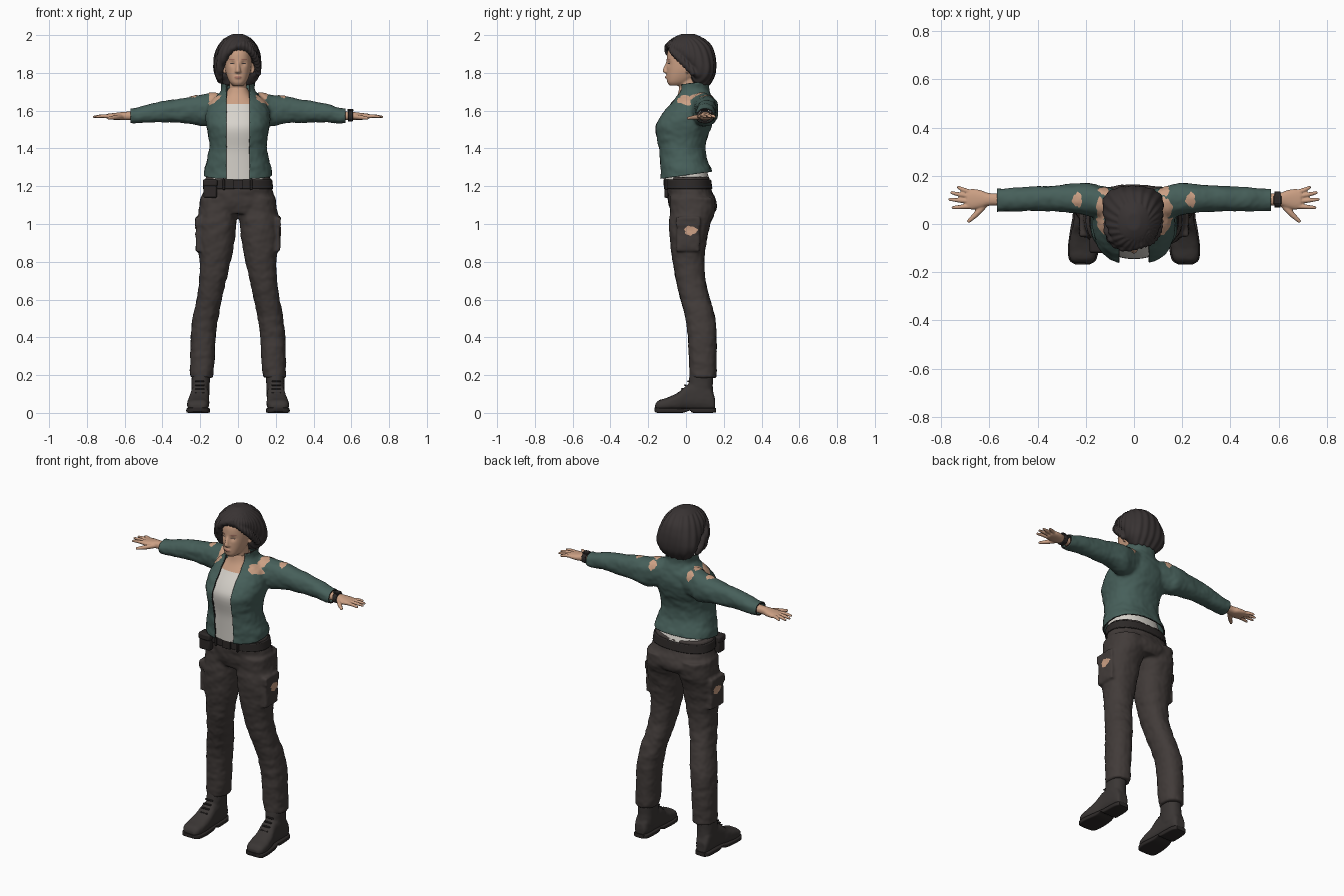
import bpy, bmesh
from math import sin, cos, pi, exp, atan2, radians, copysign
from mathutils import Vector, Matrix, noise

cube = bpy.data.objects.get("Cube")
if cube:
    bpy.data.objects.remove(cube, do_unlink=True)


def material(name, *rgb):
    m = bpy.data.materials.new(name)
    m.use_nodes = True
    m.diffuse_color = (*rgb, 1)
    m.node_tree.nodes["Principled BSDF"].inputs["Base Color"].default_value = (*rgb, 1)
    return m


GREEN = material("jacket green", .062, .115, .102)
TROUSER = material("trouser charcoal", .054, .044, .041)
HAIR = material("hair dark", .040, .033, .033)
SKIN = material("skin", .60, .35, .23)
LIP = material("lip", .42, .19, .14)
WHITE = material("shirt white", .68, .65, .60)
BOOT = material("boot leather", .043, .037, .035)
DARK = material("belt and trim", .026, .022, .021)


def spline(rows, sub):
    """Smooth curve through tuples of any length."""
    out = []
    for i in range(len(rows) - 1):
        a, b, c, d = (rows[max(0, min(len(rows) - 1, i + k))] for k in (-1, 0, 1, 2))
        for s in range(sub):
            t = s / sub
            out.append([q + .5 * t * (r - p + t * (2 * p - 5 * q + 4 * r - s2 + t * (3 * (q - r) + s2 - p)))
                        for p, q, r, s2 in zip(a, b, c, d)])
    return out + [list(rows[-1])]


def loft(bm, axis, rows, power=2.3, n=36, sub=4):
    """Skin rows of (position, u min, u max, v min, v max) along an axis."""
    rings = []
    for t, u0, u1, v0, v1 in spline(rows, sub):
        ring = []
        for k in range(n):
            c, s = cos(2 * pi * k / n), sin(2 * pi * k / n)
            u = (u0 + u1) / 2 + (u1 - u0) / 2 * copysign(abs(c) ** (2 / power), c)
            v = (v0 + v1) / 2 + (v1 - v0) / 2 * copysign(abs(s) ** (2 / power), s)
            ring.append(bm.verts.new({"x": (t, u, v), "y": (u, t, v), "z": (u, v, t)}[axis]))
        rings.append(ring)
    for a, b in zip(rings, rings[1:]):
        for k in range(n):
            bm.faces.new((a[k], a[(k + 1) % n], b[(k + 1) % n], b[k]))
    bm.faces.new(rings[0])
    bm.faces.new(rings[-1])


def tube(bm, pts):
    """Chain of overlapping balls through (x, y, z, radius), to be fused."""
    for x, y, z, r in spline(pts, 6):
        bmesh.ops.create_icosphere(bm, subdivisions=2, radius=r, matrix=Matrix.Translation((x, y, z)))


def box(bm, centre, size):
    bmesh.ops.create_cube(bm, size=1, matrix=Matrix.Translation(centre) @ Matrix.Diagonal((*size, 1)))


def mirror(bm):
    new = bmesh.ops.duplicate(bm, geom=bm.verts[:] + bm.edges[:] + bm.faces[:])["geom"]
    for v in new:
        if isinstance(v, bmesh.types.BMVert):
            v.co.x *= -1


def make(name, bm, *mats, bevel=0):
    bmesh.ops.recalc_face_normals(bm, faces=bm.faces[:])
    mesh = bpy.data.meshes.new(name)
    bm.to_mesh(mesh)
    bm.free()
    mesh.shade_smooth()
    mesh.set_sharp_from_angle(angle=radians(45))
    for m in mats:
        mesh.materials.append(m)
    obj = bpy.data.objects.new(name, mesh)
    bpy.context.scene.collection.objects.link(obj)
    if bevel:
        mod = obj.modifiers.new("bevel", "BEVEL")
        mod.width, mod.segments = bevel, 2
    return obj


def fuse(name, bm, *mats, voxel=.008, smooth=4, bump=None):
    """Merge overlapping solids into one soft skin, then add relief."""
    obj = make(name, bm, *mats)
    mod = obj.modifiers.new("merge", "REMESH")
    mod.mode, mod.voxel_size = "VOXEL", voxel
    mod = obj.modifiers.new("soften", "SMOOTH")
    mod.factor, mod.iterations = .5, smooth
    bpy.context.view_layer.update()
    mesh = bpy.data.meshes.new_from_object(obj.evaluated_get(bpy.context.evaluated_depsgraph_get()))
    obj.modifiers.clear()
    obj.data = mesh
    mesh.materials.clear()
    for m in mats:
        mesh.materials.append(m)
    if bump:
        moved = [v.co + v.normal * bump(v.co) for v in mesh.vertices]
        for v, co in zip(mesh.vertices, moved):
            v.co = co
    mesh.shade_smooth()
    return obj


def folds(co):
    return .004 * noise.noise(Vector((co.x * 16, co.y * 12, co.z * 24))) + .002 * noise.noise(co * 45)


def patch(name, target, mat, centre, facing, rx, ry, rag=.12):
    """Thin ragged plate laid onto a surface."""
    bm = bmesh.new()
    bmesh.ops.create_grid(bm, x_segments=14, y_segments=14, size=1)
    for v in bm.verts:
        x, y = v.co.x, v.co.y
        a = atan2(y, x)
        k = 1 + rag * sin(3 * a + 1) + rag * .6 * sin(7 * a)
        v.co = (x * (1 - y * y / 2) ** .5 * rx * k, y * (1 - x * x / 2) ** .5 * ry * k, 0)
    obj = make(name, bm, mat)
    d = Vector(facing).normalized()
    obj.location = Vector(centre) + d * .1
    obj.rotation_mode = "QUATERNION"
    obj.rotation_quaternion = d.to_track_quat("Z", "Y")
    mod = obj.modifiers.new("lay", "SHRINKWRAP")
    mod.target, mod.wrap_method, mod.offset = target, "PROJECT", .003
    mod.use_project_z, mod.use_positive_direction, mod.use_negative_direction = True, False, True


# Trousers with cargo pockets
bm = bmesh.new()
loft(bm, "z", [(1.14, .01, .2, -.085, .155), (1.06, 0, .208, -.086, .152), (1, .01, .214, -.09, .13),
               (.9, .02, .213, -.083, .107), (.8, .04, .202, -.07, .098), (.7, .062, .206, -.053, .103),
               (.6, .085, .22, -.028, .128), (.5, .105, .24, -.003, .155), (.4, .118, .25, .01, .162),
               (.3, .123, .252, .015, .162), (.185, .132, .255, .02, .162)])
box(bm, (.18, .012, .925), (.085, .12, .14))
box(bm, (.18, .012, 1.015), (.092, .13, .045))
mirror(bm)
loft(bm, "z", [(1.25, -.172, .172, -.1, .125), (1.18, -.182, .182, -.1, .135), (1.1, -.197, .197, -.09, .166),
               (1.055, -.17, .17, -.075, .145)])
trousers = fuse("trousers", bm, TROUSER, bump=folds)
for s, side in ((1, "left"), (-1, "right")):
    patch(side + "_thigh_tear", trousers, SKIN, (s * .215, .025, .965), (s, 0, 0), .034, .024)

# Belt, buckle and pouch
bm = bmesh.new()
loft(bm, "z", [(1.185, -.187, .187, -.107, .14), (1.235, -.181, .181, -.107, .133)])
make("belt", bm, DARK, bevel=.004)
bm = bmesh.new()
box(bm, (0, -.11, 1.21), (.055, .012, .05))
box(bm, (.07, -.105, 1.21), (.012, .014, .06))
box(bm, (-.075, -.104, 1.21), (.012, .014, .06))
make("buckle_and_loops", bm, DARK, bevel=.003)
bm = bmesh.new()
box(bm, (-.147, -.085, 1.185), (.072, .06, .095))
box(bm, (-.147, -.087, 1.218), (.077, .066, .04))
make("belt_pouch", bm, DARK, bevel=.01)

# Boots
bm = bmesh.new()
loft(bm, "y", [(-.163, .18, .245, .015, .045), (-.145, .162, .265, .012, .066), (-.1, .153, .27, .012, .08),
               (-.04, .152, .262, .012, .108), (.01, .154, .25, .012, .15), (.08, .156, .248, .012, .16),
               (.13, .162, .245, .012, .13), (.153, .175, .235, .015, .08)], power=2.8)
loft(bm, "z", [(.07, .153, .25, .02, .15), (.14, .15, .246, .012, .142), (.23, .147, .245, .025, .145)])
mirror(bm)
fuse("boots", bm, BOOT, voxel=.006, bump=lambda c: .4 * folds(c))
bm = bmesh.new()
loft(bm, "y", [(-.168, .185, .242, .008, .028), (-.15, .158, .268, 0, .028), (-.1, .147, .274, 0, .026),
               (-.02, .152, .264, 0, .025), (.02, .156, .256, .012, .025), (.04, .154, .254, 0, .026),
               (.13, .158, .25, 0, .026), (.158, .175, .236, .003, .026)], power=6)
mirror(bm)
make("boot_soles", bm, DARK)
bm = bmesh.new()
for i in range(4):
    box(bm, (.203, -.036 + i * .016, .107 + i * .02), (.05, .012, .007))
mirror(bm)
make("boot_laces", bm, DARK, bevel=.003)

# Shirt with bare upper chest
bm = bmesh.new()
loft(bm, "z", [(1.235, -.15, .15, -.12, .125), (1.33, -.14, .14, -.123, .095), (1.4, -.13, .13, -.128, .083),
               (1.5, -.142, .142, -.145, .098), (1.56, -.14, .14, -.124, .12), (1.635, -.11, .11, -.072, .11),
               (1.68, -.07, .07, -.046, .09), (1.72, -.05, .05, -.036, .078)], n=48)
shirt = make("shirt_and_chest", bm, WHITE, SKIN)
for p in shirt.data.polygons:
    p.material_index = int(p.center.z > 1.635)

# Jacket: fused body and sleeves, cut open at front, collar, hem and cuffs
bm = bmesh.new()
loft(bm, "x", [(.06, .03, .14, 1.54, 1.69), (.13, .022, .155, 1.525, 1.694), (.18, .033, .17, 1.518, 1.685),
               (.24, .045, .167, 1.53, 1.676), (.35, .053, .159, 1.538, 1.657), (.46, .053, .152, 1.537, 1.637),
               (.54, .053, .148, 1.533, 1.615), (.6, .055, .145, 1.533, 1.61)])
mirror(bm)
loft(bm, "z", [(1.2, -.178, .178, -.138, .138), (1.28, -.18, .18, -.14, .138), (1.33, -.167, .167, -.144, .117),
               (1.4, -.153, .153, -.15, .103), (1.47, -.158, .158, -.164, .117), (1.52, -.167, .167, -.168, .137),
               (1.58, -.17, .17, -.135, .152), (1.64, -.15, .15, -.085, .147), (1.68, -.112, .112, -.055, .132),
               (1.71, -.088, .088, -.048, .122), (1.76, -.092, .092, -.048, .13), (1.8, -.092, .092, -.048, .13)])
jacket = fuse("jacket", bm, GREEN, DARK, voxel=.009, bump=folds)
GAP, CUFF = .062, .568
hem = (Vector((0, 0, 1.258)), Vector((0, -.14, 1)))
collar = (Vector((0, .05, 1.748)), Vector((0, -.12, 1)))
planes = [hem, collar] + [(Vector((x, 0, 0)), Vector((1, 0, 0))) for x in (-GAP, GAP, -CUFF, CUFF)]
bm = bmesh.new()
bm.from_mesh(jacket.data)
for co, no in planes:
    bmesh.ops.bisect_plane(bm, geom=bm.verts[:] + bm.edges[:] + bm.faces[:], plane_co=co, plane_no=no)
gone = []
for f in bm.faces:
    c = f.calc_center_median()
    if (abs(c.x) < GAP and c.y < 0) or abs(c.x) > CUFF or (c - hem[0]).dot(hem[1]) < 0 \
            or (c - collar[0]).dot(collar[1]) > 0:
        gone.append(f)
bmesh.ops.delete(bm, geom=gone, context="FACES")
bm.to_mesh(jacket.data)
bm.free()
mod = jacket.modifiers.new("cloth", "SOLIDIFY")
mod.thickness, mod.offset, mod.material_offset_rim = .008, -1, 1
for s, side in ((1, "left"), (-1, "right")):
    patch(side + "_shoulder_tear", jacket, SKIN, (s * .132, .06, 1.69), (0, -.2, 1), .025, .05)
    patch(side + "_front_tear", jacket, SKIN, (s * .125, -.02, 1.665), (0, -1, .9), .032, .03)
    patch(side + "_back_tear", jacket, SKIN, (s * .125, .13, 1.66), (0, 1, .9), .022, .03)
    patch(side + "_sleeve_tear", jacket, SKIN, (s * .235, .1, 1.68), (0, .02, 1), .02, .03)

# Hands
bm = bmesh.new()
loft(bm, "x", [(.53, .074, .128, 1.55, 1.596), (.6, .076, .128, 1.55, 1.594), (.635, .066, .14, 1.55, 1.59),
               (.67, .06, .145, 1.553, 1.586), (.693, .065, .14, 1.557, 1.583)])
for y0, y1, tip in ((.132, .152, .735), (.114, .13, .763), (.094, .102, .77), (.073, .068, .757)):
    tube(bm, [(.68, y0, 1.57, .011), ((.68 + tip) / 2, (y0 + y1) / 2, 1.571, .010), (tip - .007, y1, 1.567, .007)])
tube(bm, [(.615, .085, 1.568, .014), (.65, .045, 1.564, .013), (.685, .012, 1.56, .008)])
mirror(bm)
fuse("hands", bm, SKIN, voxel=.004, smooth=2)
bm = bmesh.new()
loft(bm, "x", [(.582, .068, .135, 1.543, 1.602), (.608, .068, .135, 1.543, 1.602)])
box(bm, (.595, .1, 1.603), (.032, .036, .01))
make("wrist_watch", bm, DARK, bevel=.003)


# Head and neck
def sockets(c):
    return -.008 * exp(-((abs(c.x) - .031) ** 2 + (c.z - 1.85) ** 2) / .0002) if c.y < -.04 else 0


bm = bmesh.new()
loft(bm, "z", [(1.733, -.028, .028, -.088, -.01), (1.75, -.044, .044, -.099, .02), (1.78, -.058, .058, -.102, .06),
               (1.82, -.069, .069, -.102, .1), (1.87, -.073, .073, -.102, .12), (1.92, -.07, .07, -.095, .12),
               (1.96, -.055, .055, -.06, .1), (1.98, -.02, .02, -.01, .05)])
loft(bm, "z", [(1.6, -.06, .06, -.05, .09), (1.68, -.046, .046, -.038, .07), (1.8, -.046, .046, -.035, .075)])
loft(bm, "z", [(1.86, -.008, .008, -.104, -.08), (1.82, -.013, .013, -.122, -.08),
               (1.805, -.017, .017, -.122, -.08), (1.797, -.012, .012, -.108, -.08)], power=2)
tube(bm, [(-.014, -.097, 1.776, .007), (0, -.1, 1.777, .01), (.014, -.097, 1.776, .007)])
for x in (-.076, .076):
    tube(bm, [(x, .008, 1.845, .013), (x * 1.04, .012, 1.825, .012), (x, .006, 1.803, .008)])
head = fuse("head", bm, SKIN, voxel=.005, smooth=3, bump=sockets)
patch("lips", head, LIP, (0, -.1, 1.777), (0, -1, 0), .019, .007, 0)
for s, side in ((1, "left"), (-1, "right")):
    patch(side + "_lashes", head, HAIR, (s * .031, -.1, 1.849), (0, -1, 0), .013, .0025, 0)
    patch(side + "_eyebrow", head, LIP, (s * .033, -.1, 1.871), (0, -1, 0), .018, .0025, 0)

# Bobbed hair with a side parting
bm = bmesh.new()
loft(bm, "z", [(1.735, -.075, .075, .04, .125), (1.78, -.117, .112, .022, .15), (1.82, -.13, .122, .015, .158),
               (1.86, -.13, .122, -.025, .158), (1.9, -.123, .117, -.075, .152), (1.945, -.104, .1, -.107, .134),
               (1.985, -.068, .064, -.068, .09), (2.006, -.028, .025, -.025, .045)])
tube(bm, [(.03, -.083, 1.953, .018), (-.035, -.096, 1.928, .02), (-.083, -.068, 1.87, .025),
          (-.1, -.03, 1.8, .022), (-.092, 0, 1.755, .012)])
tube(bm, [(-.02, -.07, 1.96, .02), (-.075, -.065, 1.915, .025), (-.105, -.02, 1.84, .024), (-.1, .03, 1.76, .015)])
tube(bm, [(.03, -.083, 1.953, .016), (.07, -.07, 1.915, .018), (.098, -.025, 1.868, .02), (.105, .04, 1.8, .018)])
fuse("hair", bm, HAIR, voxel=.006, smooth=3,
     bump=lambda c: .0022 * sin(26 * atan2(c.x - .03, c.y + .02) + 14 * c.z) if c.z < 1.985 else 0)
